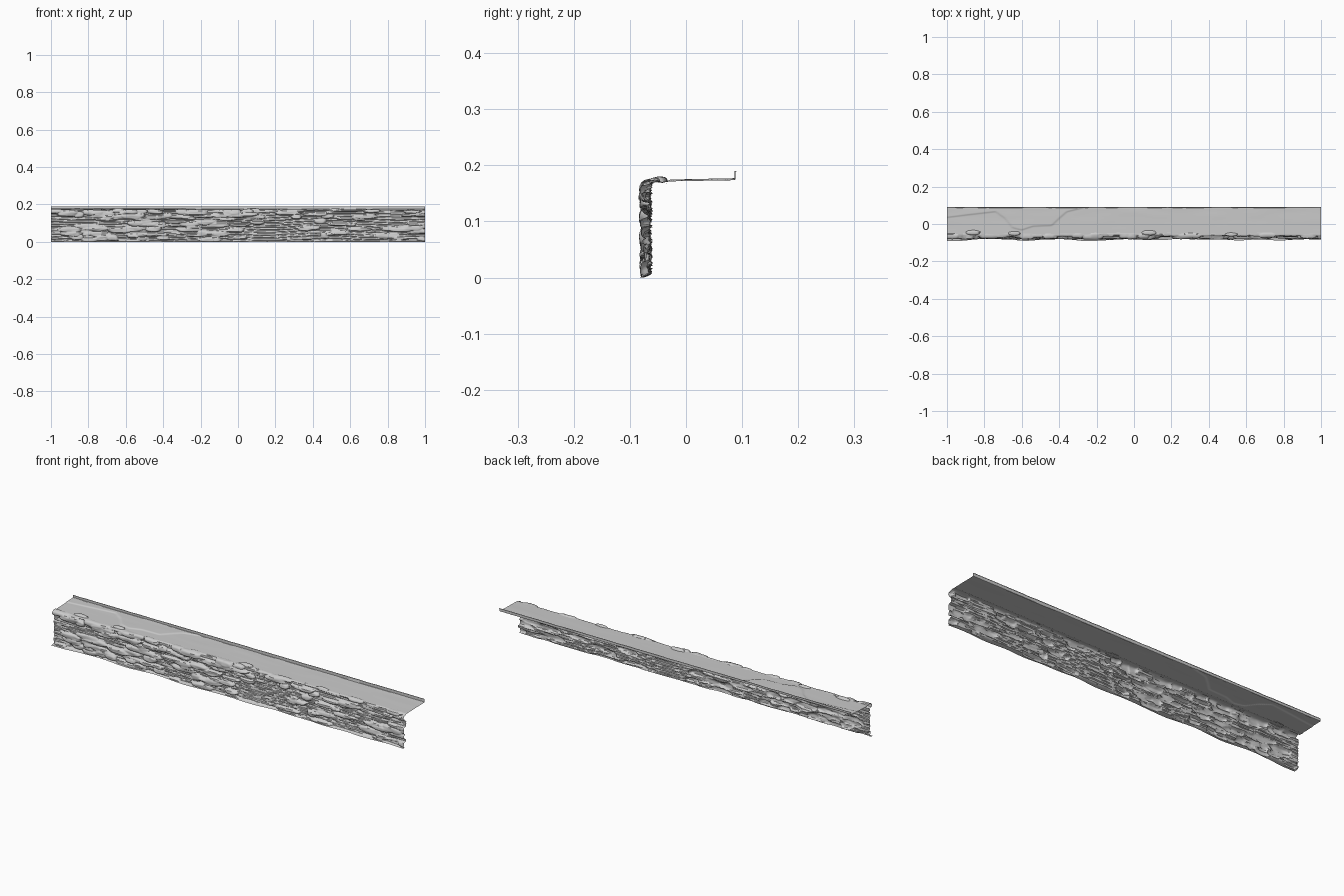
import bpy, math, random
from mathutils import Vector, noise

if "Cube" in bpy.data.objects:
    bpy.data.objects.remove(bpy.data.objects["Cube"])

random.seed(7)
NX = 520                      # columns along the strip
WALL_Y, TOP_Z = -0.06, 0.171  # back plane of the cliff, ground level


def n(x, y, z=0.0):
    return noise.noise(Vector((x, y, z)))


def sheet(name, columns, rows, point, angle=35):
    """Grid sheet; point(i, j) returns the position of each vertex."""
    verts = [point(i, j) for i in range(columns) for j in range(rows)]
    faces = []
    for i in range(columns - 1):
        for j in range(rows - 1):
            a = i * rows + j
            faces.append((a, a + rows, a + rows + 1, a + 1))
    mesh = bpy.data.meshes.new(name)
    mesh.from_pydata(verts, [], faces)
    ob = bpy.data.objects.new(name, mesh)
    bpy.context.collection.objects.link(ob)
    bpy.ops.object.select_all(action='DESELECT')
    ob.select_set(True)
    bpy.context.view_layer.objects.active = ob
    bpy.ops.object.shade_smooth_by_angle(angle=math.radians(angle))
    return ob


# --- cliff relief: horizontal strata plus flat rounded stones -------------
ROWS, RAD, OVER = 72, 0.008, 0.018
STRAIGHT = TOP_Z - RAD
ARC = RAD * math.pi / 2
LENGTH = STRAIGHT + ARC + OVER
xs = [-1 + 2 * i / (NX - 1) for i in range(NX)]
ss = [LENGTH * j / (ROWS - 1) for j in range(ROWS)]

relief = []
for x in xs:
    column = []
    for s in ss:
        band = s * 75 + 0.9 * n(x * 3, s * 10)
        k, f = math.floor(band), band % 1.0
        layer = 0.006 + 0.006 * n(x * 5 + k * 7.3, k * 3.1 + 0.5)
        groove = 0.005 * max(0, 1 - min(f, 1 - f) / 0.16)
        column.append(layer - groove + 0.002 * n(x * 30, s * 90, 2))
    relief.append(column)

for _ in range(230):
    cx, cs = random.uniform(-1.02, 1.02), random.uniform(0, STRAIGHT + 0.006)
    if n(cx * 3.5, cs * 14, 9) < -0.2:
        continue
    rx, rs = random.uniform(0.025, 0.07), random.uniform(0.007, 0.017)
    high = random.uniform(0.012, 0.022)
    i0 = max(0, int((cx - rx * 1.3 + 1) / 2 * (NX - 1)))
    i1 = min(NX, int((cx + rx * 1.3 + 1) / 2 * (NX - 1)) + 2)
    for i in range(i0, i1):
        for j, s in enumerate(ss):
            v = (s - cs) / rs
            if abs(v) > 1.3:
                continue
            u = (xs[i] - cx) / rx
            r = abs(u) ** 2.6 + abs(v) ** 2.6 + 0.35 * n(xs[i] * 25, s * 70, cx)
            if r < 1:
                h = high * (1 - max(r, 0) ** 2.2) ** 0.6 + 0.003 * n(xs[i] * 20, s * 60, 4)
                relief[i][j] = max(relief[i][j], h + 0.001)


# --- cliff face, curling over its top edge --------------------------------
def wall_point(i, j):
    x, s, d = xs[i], ss[j], max(-0.001, min(0.025, relief[i][j]))
    if s <= STRAIGHT:
        y, z, a = WALL_Y, s, 0.0
    elif s <= STRAIGHT + ARC:
        a = (s - STRAIGHT) / RAD
        y = WALL_Y + RAD * (1 - math.cos(a))
        z = STRAIGHT + RAD * math.sin(a)
    else:
        a = math.pi / 2
        y, z = WALL_Y + RAD + s - STRAIGHT - ARC, TOP_Z
    over = max(0, (s - STRAIGHT) / (LENGTH - STRAIGHT))
    up = d * 0.4 * (1 - over ** 2) - 0.003 * over
    # scree flaring out at the foot
    if s < 0.007:
        flare = 0.031 * (1 - s / 0.007) * (0.75 + 0.5 * n(x * 6, 3.3))
        d = max(d, min(flare, 0.031))
    z += up * math.sin(a)
    if 0 < j and a == 0:
        z = max(0.0, z - 0.1 * d)
    return (x, y - d * math.cos(a), z)


sheet("rock_wall", NX, ROWS, wall_point)

# --- upper ground with a raised bank at the back left ---------------------
BANK = [(-1.0, 0.035), (-0.88, 0.05), (-0.74, 0.066), (-0.69, 0.03), (-0.65, -0.02),
        (-0.60, -0.032), (-0.54, -0.012), (-0.44, -0.008), (-0.40, 0.03),
        (-0.36, 0.065), (-0.28, 0.085), (-0.2, 0.1), (1.0, 0.1)]


def bank_edge(x):
    for (x0, y0), (x1, y1) in zip(BANK, BANK[1:]):
        if x <= x1:
            return y0 + (y1 - y0) * (x - x0) / (x1 - x0)
    return 0.1


def ground_z(x, y):
    t = (y - WALL_Y) / 0.15
    step = max(0, min(1, (y - bank_edge(x)) / 0.006 + 0.5))
    return TOP_Z + 0.003 * t + 0.003 * step + 0.0008 * n(x * 6, y * 25) * t


GX, GY = 300, 40


def ground_point(i, j):
    x = -1 + 2 * i / (GX - 1)
    y = -0.057 + 0.143 * j / (GY - 1)
    return (x, y, ground_z(x, y))


sheet("upper_ground", GX, GY, ground_point)


# --- ragged upturned lip along the back edge ------------------------------
def lip_point(i, j):
    x = -1 + 2 * i / (GX - 1)
    wob = 0.0015 * n(x * 9, 1.7)
    top = 0.19 - 0.002 * max(0, n(x * 14, 5.1))
    base = ground_z(x, 0.086)
    return [(x, 0.086, base), (x, 0.0875 + wob, base + 0.001),
            (x, 0.0875 + wob, top), (x, 0.09, top)][j]


sheet("back_lip", GX, 4, lip_point)


# --- low stones lying near the brink --------------------------------------
def stone(name, x, y, rx, ry, high):
    def p(i, j):
        a, t = 2 * math.pi * i / 20, j / 6
        w = 1 + 0.15 * n(math.cos(a) * 2 + x * 9, math.sin(a) * 2)
        return (x + rx * t * w * math.cos(a), y + ry * t * w * math.sin(a),
                TOP_Z - 0.001 + high * math.sqrt(max(0, 1 - t ** 3)))
    sheet(name, 21, 7, p, 50)


for k, args in enumerate([(0.08, -0.047, 0.04, 0.014, 0.010),
                          (-0.64, -0.05, 0.035, 0.012, 0.008),
                          (-0.86, -0.046, 0.04, 0.014, 0.010),
                          (0.52, -0.056, 0.035, 0.010, 0.008)]):
    stone(f"brink_stone_{k + 1}", *args)
